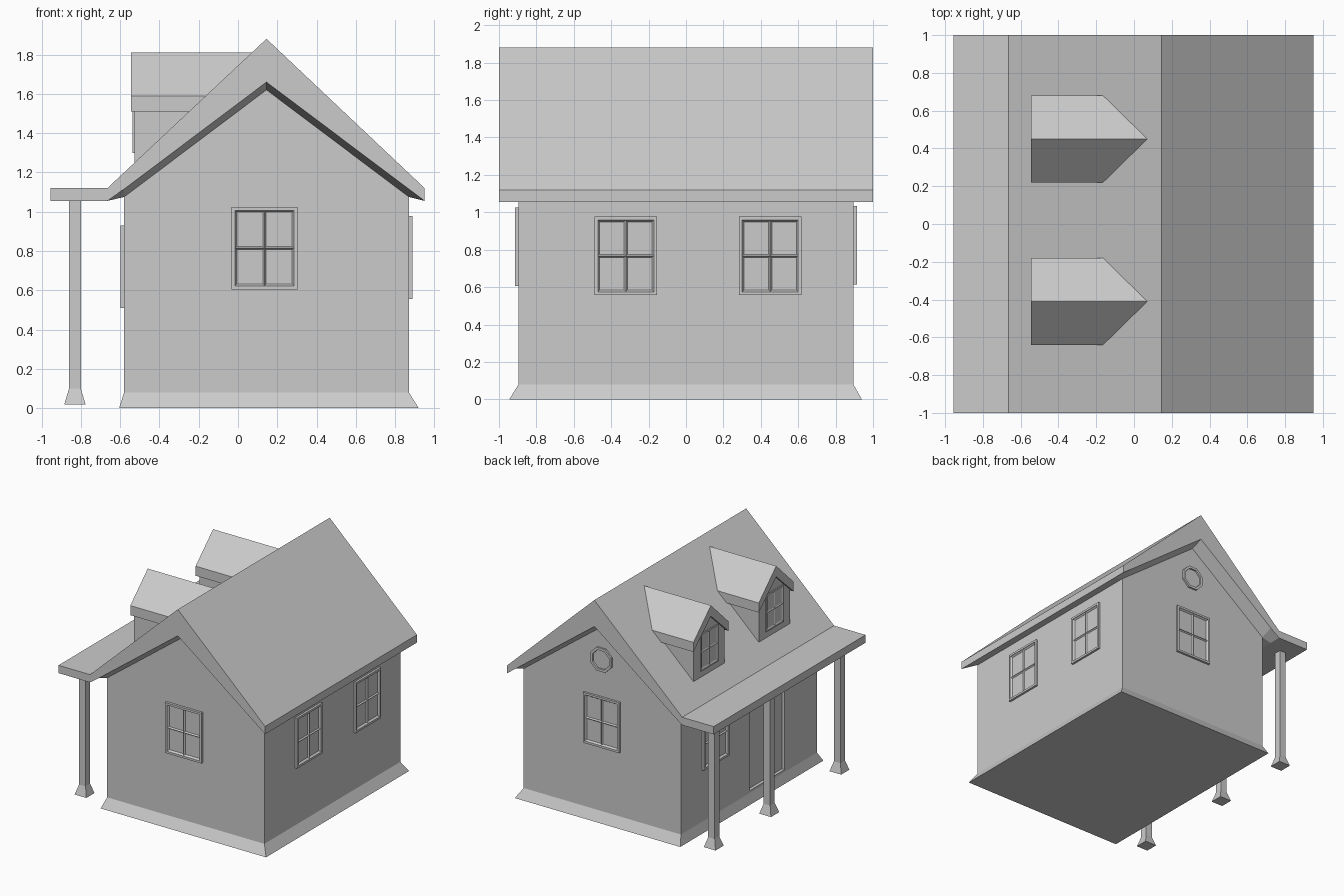
import bpy, bmesh, math
from mathutils import Matrix, Vector

cube = bpy.data.objects.get("Cube")
if cube:
    bpy.data.objects.remove(cube, do_unlink=True)

GREY = (0.6, 0.6, 0.6, 1)
mat = bpy.data.materials.new("plain_grey")
mat.use_nodes = True
mat.diffuse_color = GREY
mat.node_tree.nodes["Principled BSDF"].inputs["Base Color"].default_value = GREY


def finish(name, bm):
    bmesh.ops.recalc_face_normals(bm, faces=bm.faces)
    mesh = bpy.data.meshes.new(name)
    bm.to_mesh(mesh)
    bm.free()
    mesh.materials.append(mat)
    ob = bpy.data.objects.new(name, mesh)
    bpy.context.collection.objects.link(ob)
    return ob


def loft(name, rings):
    """Skin a list of matching closed rings and cap both ends."""
    bm = bmesh.new()
    loops = [[bm.verts.new(p) for p in ring] for ring in rings]
    n = len(loops[0])
    for a, b in zip(loops, loops[1:]):
        for i in range(n):
            j = (i + 1) % n
            bm.faces.new((a[i], a[j], b[j], b[i]))
    bm.faces.new(loops[0])
    bm.faces.new(loops[-1])
    return finish(name, bm)


def rect(x0, x1, y0, y1, z):
    return [(x0, y0, z), (x1, y0, z), (x1, y1, z), (x0, y1, z)]


def section(points, y):
    return [(x, y, z) for x, z in points]


def facing(pos, angle):
    """Local -y is the outward side of a wall fitting."""
    return Matrix.Translation(pos) @ Matrix.Rotation(angle, 4, "Z")


def window(name, pos, angle, w, h, out, casing):
    bm = bmesh.new()
    bmesh.ops.create_cube(bm, size=1, matrix=facing(pos, angle)
                          @ Matrix.Diagonal((w, out * 2, h, 1)))
    outward = Matrix.Rotation(angle, 3, "Z") @ Vector((0, -1, 0))
    front = max(bm.faces, key=lambda f: f.normal.dot(outward))
    # flat casing, stepped opening, then four bevelled panes
    bmesh.ops.inset_region(bm, faces=[front], thickness=casing)
    bmesh.ops.inset_region(bm, faces=[front], thickness=0.002, depth=-out * 0.3)
    bmesh.ops.subdivide_edges(bm, edges=front.edges[:], cuts=1, use_grid_fill=True)
    centre = Vector(pos)
    panes = [f for f in bm.faces if f.normal.dot(outward) > 0.9
             and len(f.verts) == 4
             and (f.calc_center_median() - centre).dot(outward) < out * 0.8]
    bmesh.ops.inset_individual(bm, faces=panes, thickness=0.012, depth=-out * 0.6)
    return finish(name, bm)


# Main walls, with a flared skirt at the foot
MID = 0.145
WX0, WX1, WY = -0.58, 0.87, 0.895
loft("wall_skirt", [rect(-0.605, 0.92, -0.945, 0.94, 0),
                    rect(WX0, WX1, -WY, WY, 0.08)])
gable = [(WX0, 0.08), (WX1, 0.08), (WX1, 1.08), (MID, 1.63), (WX0, 1.08)]
walls = loft("walls", [section(gable, -WY), section(gable, WY)])

# Recessed door under the porch
DOOR_Y, DOOR_W, DOOR_TOP = -0.24, 0.46, 0.94
bm = bmesh.new()
bmesh.ops.create_cube(bm, size=1, matrix=Matrix.Translation((WX0, DOOR_Y, DOOR_TOP / 2 + 0.05))
                      @ Matrix.Diagonal((0.05, DOOR_W, DOOR_TOP - 0.1, 1)))
cutter = finish("door_cutter", bm)
cutter.hide_render = True
cutter.hide_viewport = True
cut = walls.modifiers.new("door_recess", "BOOLEAN")
cut.operation = "DIFFERENCE"
cut.solver = "EXACT"
cut.object = cutter

# Roof and porch roof in one section, with gable soffits sloping to the wall
top = [(-0.955, 1.055), (-0.955, 1.12), (-0.665, 1.12), (MID, 1.88),
       (0.95, 1.12), (0.95, 1.055)]
outer = top + [(WX1, 1.115), (MID, 1.66), (WX0, 1.115), (-0.665, 1.055)]
inner = top + [(WX1, 1.075), (MID, 1.62), (WX0, 1.075), (-0.665, 1.055)]
loft("roof", [section(outer, -1), section(inner, -WY),
              section(inner, WY), section(outer, 1)])

# Porch posts with flared feet
for i, y in enumerate((0.82, 0.09, -0.835)):
    def square(r, z):
        return rect(-0.83 - r, -0.83 + r, y - r, y + r, z)
    loft(f"porch_post_{i + 1}", [square(0.054, 0.02), square(0.03, 0.1), square(0.03, 1.07)])

# Wall windows
W, H = 0.335, 0.42
window("front_window", (0.135, -WY, 0.815), 0, W, H, 0.02, 0.025)
window("back_window", (MID, WY, 0.825), math.pi, W, H, 0.018, 0.025)
for i, y in enumerate((-0.322, 0.45)):
    window(f"left_window_{i + 1}", (WX1, y, 0.767), math.pi / 2, W, H, 0.018, 0.025)
window("porch_window", (WX0, 0.45, 0.72), -math.pi / 2, W, H, 0.018, 0.025)

# Octagonal vent in the back gable
bm = bmesh.new()
vent = Matrix.Translation((0.15, WY, 1.345)) @ Matrix.Rotation(-math.pi / 2, 4, "X")
bmesh.ops.create_cone(bm, cap_ends=True, segments=8, radius1=0.105, radius2=0.105, depth=0.03,
                      matrix=vent @ Matrix.Rotation(math.pi / 8, 4, "Z"))
face = max(bm.faces, key=lambda f: f.calc_center_median().y)
bmesh.ops.inset_region(bm, faces=[face], thickness=0.022)
bmesh.ops.inset_region(bm, faces=[face], thickness=0.002, depth=-0.012)
finish("gable_vent", bm)

# Dormers looking out over the porch
for i, y in enumerate((0.45, -0.41)):
    def profile(points, x):
        return [(x, y + dy, z) for dy, z in points]
    wall = [(-0.205, 1.2), (0.205, 1.2), (0.205, 1.55), (0, 1.74), (-0.205, 1.55)]
    loft(f"dormer_wall_{i + 1}", [profile(wall, -0.528), profile(wall, -0.1)])
    cap = [(-0.23, 1.51), (-0.23, 1.59), (0, 1.81), (0.23, 1.59), (0.23, 1.51), (0, 1.72)]
    loft(f"dormer_roof_{i + 1}", [profile(cap, -0.545), profile(cap, 0.08)])
    window(f"dormer_window_{i + 1}", (-0.528, y, 1.455), -math.pi / 2, 0.23, 0.31, 0.008, 0.016)
